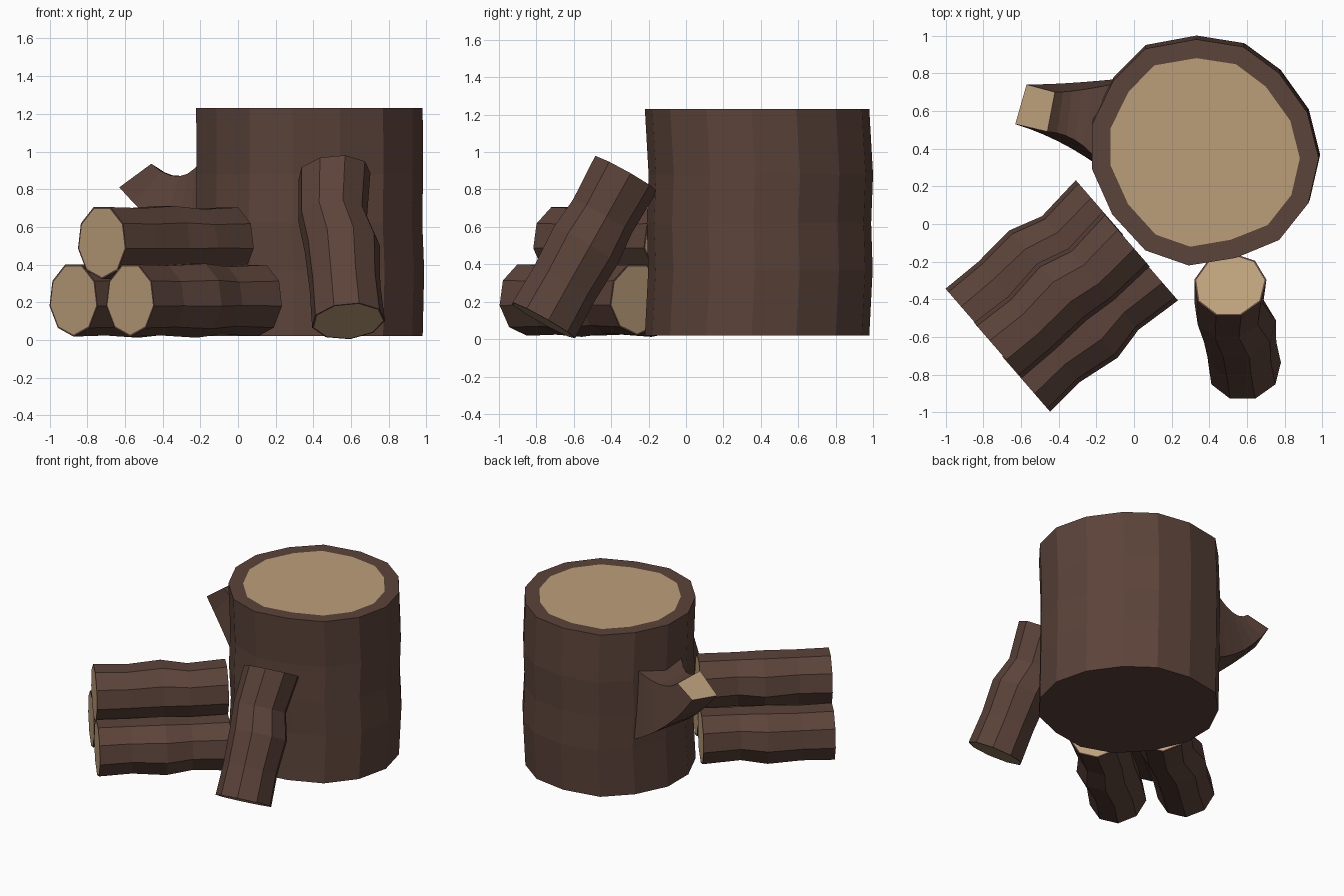
import bpy, bmesh
from math import pi, cos, sin
from mathutils import Vector

if "Cube" in bpy.data.objects:
    bpy.data.objects.remove(bpy.data.objects["Cube"])


def material(name, color):
    m = bpy.data.materials.new(name)
    m.diffuse_color = color
    m.use_nodes = True
    m.node_tree.nodes["Principled BSDF"].inputs["Base Color"].default_value = m.diffuse_color
    return m


BARK = material("bark", (0.105, 0.056, 0.042, 1))
WOOD = material("cut_wood", (0.50, 0.345, 0.195, 1))


def loft(name, rings, rims):
    """Skin a list of rings; rims = bark rim width at (first, last) cap, None = all bark."""
    bm = bmesh.new()
    rows = [[bm.verts.new(p) for p in ring] for ring in rings]
    n = len(rows[0])
    for a, b in zip(rows, rows[1:]):
        for i in range(n):
            j = (i + 1) % n
            bm.faces.new((a[i], a[j], b[j], b[i]))
    caps = [bm.faces.new(rows[0][::-1]), bm.faces.new(rows[-1])]
    bmesh.ops.recalc_face_normals(bm, faces=bm.faces[:])
    bm.normal_update()
    for cap, rim in zip(caps, rims):
        if rim is None:
            continue
        if rim > 0:
            bmesh.ops.inset_individual(bm, faces=[cap], thickness=rim)
        cap.material_index = 1
    mesh = bpy.data.meshes.new(name)
    bm.to_mesh(mesh)
    bm.free()
    mesh.materials.append(BARK)
    mesh.materials.append(WOOD)
    obj = bpy.data.objects.new(name, mesh)
    bpy.context.collection.objects.link(obj)
    return obj


def log(name, start, end, hint, shifts, radius=0.197, sides=9):
    """Crooked nine-sided log; hint is the side that carries a corner."""
    p, q = Vector(start), Vector(end)
    w = (q - p).normalized()
    v = Vector(hint)
    v = (v - w * v.dot(w)).normalized()
    u = w.cross(v)
    rings = []
    for t, k, s in zip((0, 0.25, 0.51, 0.71, 1), (1, 0.97, 1.03, 0.94, 0.99), shifts):
        c = p.lerp(q, t) + u * s
        rings.append([c + radius * k * (v * cos(2 * pi * i / sides) + u * sin(2 * pi * i / sides))
                      for i in range(sides)])
    return loft(name, rings, (0.01, 0.01))


# Stump: fifteen-sided trunk with slightly bowed sides
outline = [(0.33, 0.98), (0.58, 0.94), (0.77, 0.80), (0.92, 0.59), (0.98, 0.35),
           (0.925, 0.11), (0.77, -0.085), (0.54, -0.18), (0.29, -0.22), (0.06, -0.14),
           (-0.115, 0.05), (-0.222, 0.29), (-0.222, 0.53), (-0.11, 0.76), (0.06, 0.93)]
levels = [(0.02, 0, 0), (0.37, 0.008, 0.018), (0.62, -0.002, 0.01),
          (0.88, 0.002, 0.02), (1.23, 0, 0)]
loft("stump", [[(x + dx, y + dy, z) for x, y in outline] for z, dx, dy in levels], (None, 0.1))

# Broken side branch: four corner curves flaring from the stump to a slanted cut
corners = [
    ((-0.08, 0.77, 0.42), (-0.38, 0.74, 0.55), (-0.57, 0.74, 0.84)),
    ((-0.08, 0.75, 0.97), (-0.30, 0.70, 0.80), (-0.42, 0.70, 0.91)),
    ((-0.19, 0.33, 0.96), (-0.30, 0.48, 0.79), (-0.46, 0.49, 0.935)),
    ((-0.19, 0.31, 0.42), (-0.40, 0.46, 0.55), (-0.63, 0.53, 0.81)),
]
steps = 6
branch = []
for s in range(steps + 1):
    t = s / steps
    branch.append([Vector(a) * (1 - t) ** 2 + Vector(b) * 2 * t * (1 - t) + Vector(c) * t * t
                   for a, b, c in corners])
loft("side_branch", branch, (None, 0))

# Pile of three logs
run = Vector((0.755, 0.655, 0)) * 0.90
pile = [("back_log", (-0.873, -0.49, 0.215), (0, 0, 0.006, -0.033, -0.016)),
        ("front_log", (-0.572, -0.85, 0.215), (0, 0.01, -0.012, 0.01, 0)),
        ("top_log", (-0.722, -0.67, 0.52), (0, -0.008, 0.012, -0.02, 0))]
for name, start, shifts in pile:
    log(name, start, Vector(start) + run, (0, 0, -1), shifts)

# Log leaning on the stump
log("leaning_log", (0.585, -0.765, 0.10), (0.51, -0.325, 0.885), (0, 1, 0),
    (0, 0, -0.005, 0.03, 0))
